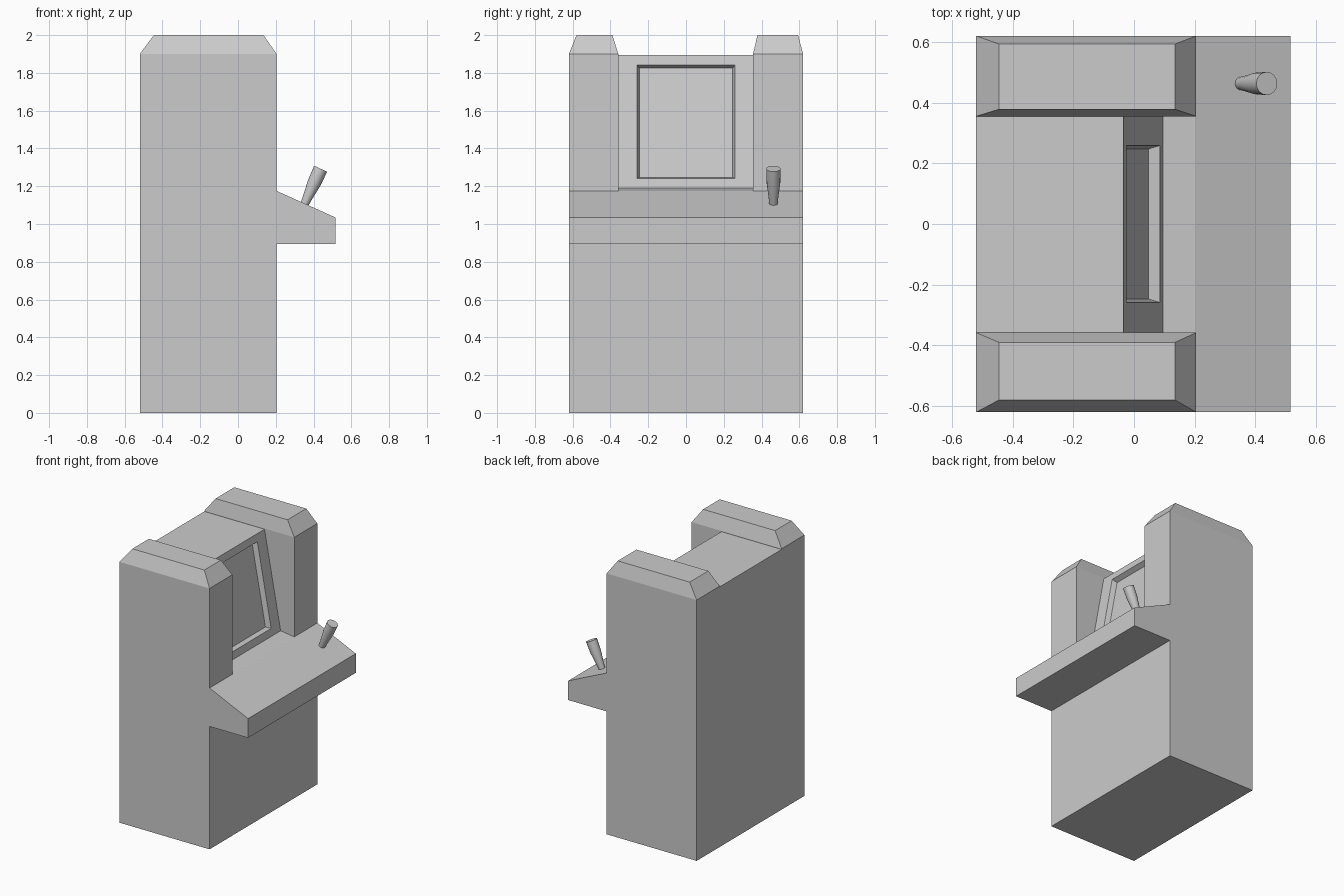
import bpy, bmesh, math
from mathutils import Vector, Matrix

if "Cube" in bpy.data.objects:
    bpy.data.objects.remove(bpy.data.objects["Cube"])


def make_object(name, bm):
    bmesh.ops.recalc_face_normals(bm, faces=bm.faces)
    mesh = bpy.data.meshes.new(name)
    bm.to_mesh(mesh)
    bm.free()
    obj = bpy.data.objects.new(name, mesh)
    bpy.context.collection.objects.link(obj)
    return obj


def extrude_profile(name, points, y0, y1):
    """Extrude an xz profile from y0 to y1."""
    bm = bmesh.new()
    face = bm.faces.new([bm.verts.new((x, y0, z)) for x, z in points])
    ext = bmesh.ops.extrude_face_region(bm, geom=[face])["geom"]
    bmesh.ops.translate(bm, vec=(0, y1 - y0, 0),
                        verts=[v for v in ext if isinstance(v, bmesh.types.BMVert)])
    return make_object(name, bm)


def cut(target, cutter):
    mod = target.modifiers.new("cut", 'BOOLEAN')
    mod.operation = 'DIFFERENCE'
    mod.solver = 'EXACT'
    mod.object = cutter
    bpy.context.view_layer.objects.active = target
    bpy.ops.object.modifier_apply(modifier=mod.name)
    bpy.data.objects.remove(cutter)


# Cabinet with the sloping control deck
cabinet = extrude_profile("cabinet", [
    (-0.52, 0), (0.205, 0), (0.205, 0.895), (0.515, 0.895), (0.515, 1.035),
    (0.205, 1.175), (0.205, 1.9), (-0.52, 1.9)], -0.62, 0.62)

# Bay between the side towers, with ledge and leaning screen panel
top, bottom = Vector((-0.035, 0, 1.895)), Vector((0.095, 0, 1.19))
cut(cabinet, extrude_profile("bay_cutter", [
    (top.x, top.z), (bottom.x, bottom.z), (0.205, 1.175), (0.3, 1.2),
    (0.3, 2.1), (-0.6, 2.1), (-0.6, top.z)], -0.358, 0.355))

# Recessed screen: tapered cutter aligned with the panel
up = (top - bottom).normalized()
out = Vector((up.z, 0, -up.x))
frame = Matrix((Vector((0, 1, 0)), up, out)).transposed()
centre = bottom + up * 0.358
bm = bmesh.new()
rings = []
for depth, half_w, half_h in ((-0.036, 0.247, 0.294), (0, 0.259, 0.306), (0.05, 0.259, 0.306)):
    rings.append([bm.verts.new(centre + frame @ Vector((sx * half_w, sy * half_h, depth)))
                  for sx, sy in ((-1, -1), (1, -1), (1, 1), (-1, 1))])
for a, b in zip(rings, rings[1:]):
    for i in range(4):
        j = (i + 1) % 4
        bm.faces.new((a[i], a[j], b[j], b[i]))
bm.faces.new(rings[0])
bm.faces.new(rings[-1])
cut(cabinet, make_object("screen_cutter", bm))

# Chamfered tower tops
bm = bmesh.new()
bm.from_mesh(cabinet.data)
tops = [f for f in bm.faces if f.normal.z > 0.9 and f.calc_center_median().z > 1.898]
for face in bmesh.ops.extrude_face_region(bm, geom=tops)["geom"]:
    if isinstance(face, bmesh.types.BMVert):
        v = face
        v.co.x = -0.445 if v.co.x < -0.15 else 0.135
        if v.co.y < 0:
            v.co.y = -0.58 if v.co.y < -0.5 else -0.39
        else:
            v.co.y = 0.593 if v.co.y > 0.5 else 0.378
        v.co.z = 2.0
bmesh.ops.delete(bm, geom=[f for f in tops if f.is_valid], context='FACES')
bm.to_mesh(cabinet.data)
bm.free()

# Joystick standing square to the deck
bm = bmesh.new()
sides = 16
rings = []
for r, h in ((0.021, -0.01), (0.027, 0.05), (0.036, 0.12), (0.038, 0.204)):
    rings.append([bm.verts.new((r * math.cos(math.tau * i / sides),
                                r * math.sin(math.tau * i / sides), h))
                  for i in range(sides)])
for a, b in zip(rings, rings[1:]):
    for i in range(sides):
        j = (i + 1) % sides
        bm.faces.new((a[i], a[j], b[j], b[i]))
bm.faces.new(rings[0])
bm.faces.new(rings[-1])
joystick = make_object("joystick", bm)
joystick.location = (0.353, 0.463, 1.107)
joystick.rotation_euler.y = math.radians(24.5)
bpy.ops.object.select_all(action='DESELECT')
joystick.select_set(True)
bpy.context.view_layer.objects.active = joystick
bpy.ops.object.shade_smooth_by_angle(angle=math.radians(35))
